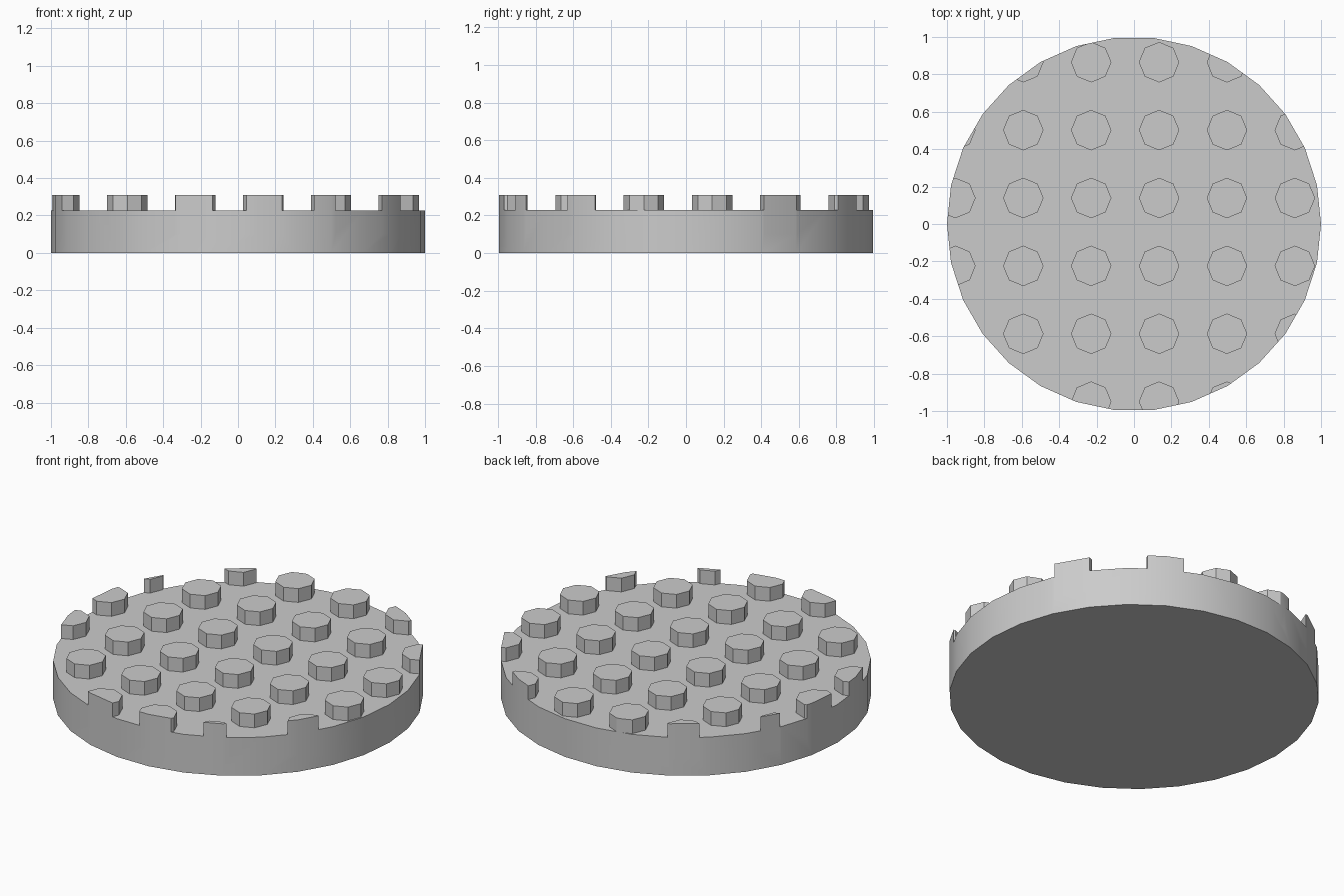
import bpy, bmesh, math
from mathutils import Matrix

if "Cube" in bpy.data.objects:
    bpy.data.objects.remove(bpy.data.objects["Cube"], do_unlink=True)

HEIGHT, DECK = 0.31, 0.228              # stud top and disc top
PITCH, STUD_RADIUS = 0.363, 0.108
FIRST_X, FIRST_Y = -0.955, -0.95        # first stud of the grid

grey = bpy.data.materials.new("grey")
grey.use_nodes = True
colour = (0.6, 0.6, 0.6, 1)
grey.diffuse_color = colour
grey.node_tree.nodes["Principled BSDF"].inputs["Base Color"].default_value = colour


def prism(bm, sides, radius, x, y, bottom, top):
    """Upright prism with one corner on the +x axis."""
    made = bmesh.ops.create_cone(bm, cap_ends=True, segments=sides, radius1=radius,
                                 radius2=radius, depth=top - bottom)
    corner = max(made["verts"], key=lambda v: v.co.x).co
    turn = Matrix.Rotation(-math.atan2(corner.y, corner.x), 4, 'Z')
    bmesh.ops.transform(bm, verts=made["verts"],
                        matrix=Matrix.Translation((x, y, (bottom + top) / 2)) @ turn)


def finish(bm, name):
    mesh = bpy.data.meshes.new(name)
    bm.to_mesh(mesh)
    bm.free()
    mesh.materials.append(grey)
    obj = bpy.data.objects.new(name, mesh)
    bpy.context.collection.objects.link(obj)
    return obj


# Helper: wide slab carrying the full stud grid
bm = bmesh.new()
bmesh.ops.create_cube(bm, size=1, matrix=Matrix.Translation((0, 0, DECK / 2 - 0.2))
                      @ Matrix.Diagonal((3, 3, DECK + 0.4, 1)))
for i in range(6):
    for j in range(6):
        prism(bm, 8, STUD_RADIUS, FIRST_X + i * PITCH, FIRST_Y + j * PITCH, 0.1, HEIGHT)
studded_slab = finish(bm, "studded_slab_helper")
studded_slab.hide_render = True

# Round disc, whose rim trims the outer studs
bm = bmesh.new()
prism(bm, 30, 1, 0, 0, 0, HEIGHT + 0.1)
disc = finish(bm, "studded_disc")
trim = disc.modifiers.new("trim_studs", 'BOOLEAN')
trim.operation = 'INTERSECT'
trim.solver = 'EXACT'
trim.use_self = True
trim.object = studded_slab

# Bake the cut, then smooth the rim and keep the studs faceted
bpy.ops.object.select_all(action='DESELECT')
disc.select_set(True)
bpy.context.view_layer.objects.active = disc
bpy.ops.object.convert(target='MESH')
bpy.data.objects.remove(studded_slab, do_unlink=True)
bpy.ops.object.shade_smooth_by_angle(angle=math.radians(30))
